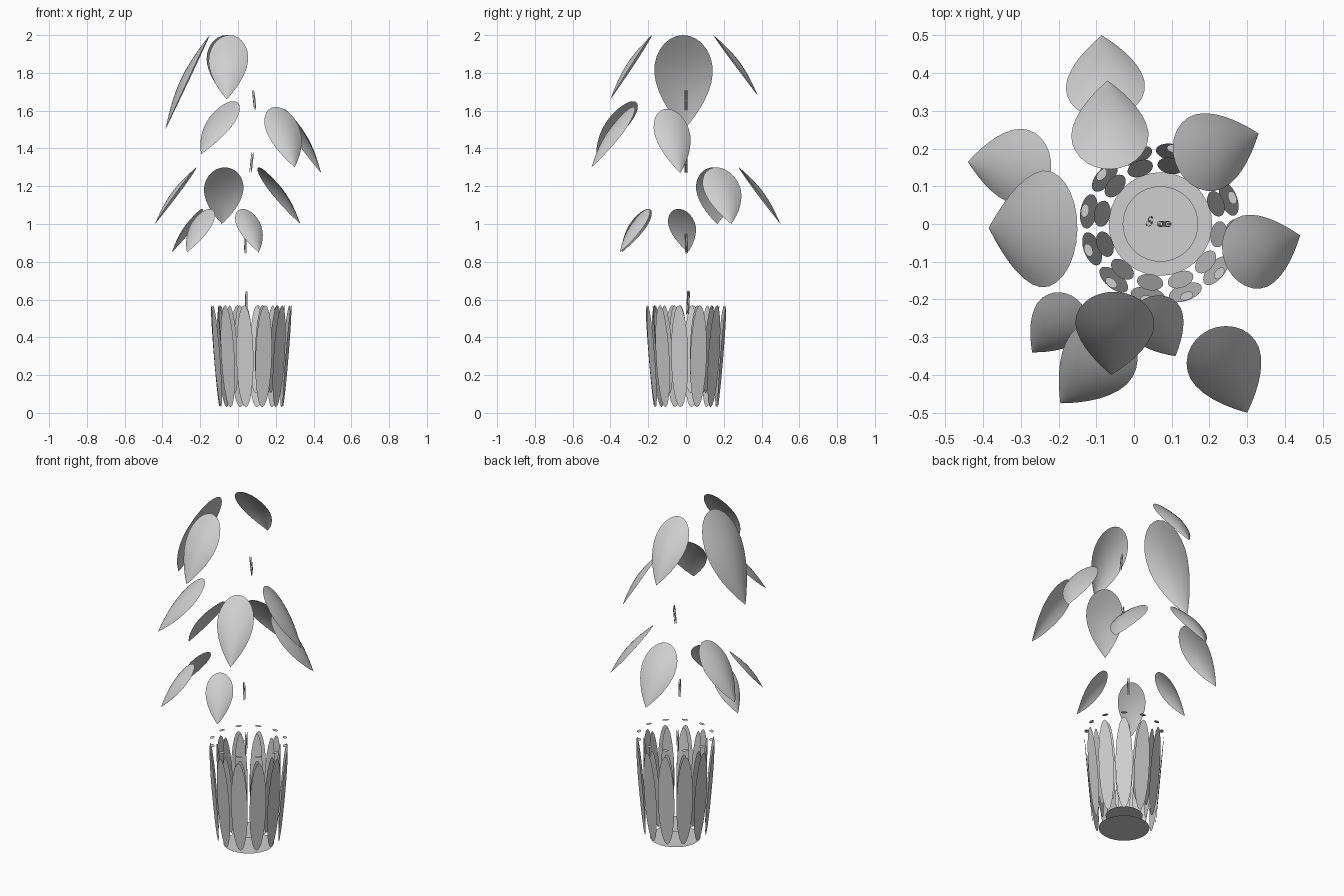
import bpy, bmesh, math
from mathutils import Vector

cube = bpy.data.objects.get("Cube")
if cube:
    bpy.data.objects.remove(cube)

GREY = (0.62, 0.62, 0.62, 1)
mat = bpy.data.materials.new("light_grey")
mat.use_nodes = True
mat.diffuse_color = GREY
mat.node_tree.nodes["Principled BSDF"].inputs["Base Color"].default_value = GREY

POT = Vector((0.07, 0, 0))
UP = Vector((0, 0, 1))


def finish(bm, name, smooth=False):
    mesh = bpy.data.meshes.new(name)
    bm.to_mesh(mesh)
    bm.free()
    mesh.materials.append(mat)
    for p in mesh.polygons:
        p.use_smooth = smooth
    obj = bpy.data.objects.new(name, mesh)
    bpy.context.collection.objects.link(obj)
    return obj


def add_ellipse(bm, centre, u, v, n=24):
    """Flat oval plate with half axes u and v."""
    ring = []
    for i in range(n):
        a = math.tau * i / n
        ring.append(bm.verts.new(centre + u * math.cos(a) + v * math.sin(a)))
    bm.faces.new(ring)


def directions(count=12, start=20):
    for k in range(count):
        a = math.radians(start) + math.tau * k / count
        yield Vector((math.cos(a), math.sin(a), 0)), Vector((-math.sin(a), math.cos(a), 0))


def stave_ring(name, r_low, z_low, r_high, z_high, width):
    """Ring of oval plates that lean outwards."""
    bm = bmesh.new()
    for out, side in directions():
        low = POT + out * r_low + UP * z_low
        high = POT + out * r_high + UP * z_high
        add_ellipse(bm, (low + high) / 2, side * width / 2, (high - low) / 2)
    finish(bm, name)


def disc(name, radius, z):
    bm = bmesh.new()
    add_ellipse(bm, POT + UP * z, Vector((radius, 0, 0)), Vector((0, radius, 0)), 36)
    finish(bm, name)


def leaf(name, top, tip, width, rows=16, cols=10):
    """Domed teardrop, round at the top and pointed at the tip."""
    top, tip = Vector(top), Vector(tip)
    along = tip - top
    side = along.cross(UP).normalized()
    normal = side.cross(along).normalized()
    if normal.z < 0:
        normal.negate()
    bm = bmesh.new()
    grid = []
    widest = 0.38
    for i in range(rows + 1):
        t = (1 - math.cos(math.pi * i / rows)) / 2
        if t < widest:
            w = math.sqrt(max(0, 1 - ((t - widest) / widest) ** 2))
        else:
            w = 1 - ((t - widest) / (1 - widest)) ** 1.8
        row = []
        for j in range(cols + 1):
            v = 2 * j / cols - 1
            lift = 0.07 * along.length * (1 - v * v) * math.sin(math.pi * t)
            row.append(bm.verts.new(top + along * t + side * (v * w * width / 2) + normal * lift))
        grid.append(row)
    for a, b in zip(grid, grid[1:]):
        for j in range(cols):
            bm.faces.new((a[j], a[j + 1], b[j + 1], b[j]))
    bmesh.ops.remove_doubles(bm, verts=bm.verts, dist=0.0005)
    bmesh.ops.recalc_face_normals(bm, faces=bm.faces)
    bm.faces.ensure_lookup_table()
    if sum((f.normal.dot(normal) for f in bm.faces)) < 0:
        bmesh.ops.reverse_faces(bm, faces=bm.faces)
    finish(bm, name, True)


# Pot: two rings of staves, two floors and the rim plates
stave_ring("pot_outer_staves", 0.17, 0.03, 0.215, 0.57, 0.092)
stave_ring("pot_inner_staves", 0.135, 0.104, 0.178, 0.57, 0.07)
disc("pot_base", 0.137, 0)
disc("pot_inner_floor", 0.1, 0.077)

bm = bmesh.new()
for out, side in directions():
    add_ellipse(bm, POT + out * 0.203 + UP * 0.605, out * 0.011, side * 0.018, 16)
finish(bm, "pot_rim_plates")

# Stem: short bundles of thin slivers, given by their low and high ends
stems = [
    ((0.045, 0.008, 0.52), (0.045, 0.014, 0.65)),
    ((0.04, 0.004, 0.84), (0.038, 0, 0.95)),
    ((0.067, 0, 1.27), (0.079, 0, 1.38)),
    ((0.093, 0, 1.6), (0.081, 0, 1.71)),
]
for k, (low, high) in enumerate(stems):
    low, high = Vector(low), Vector(high)
    bm = bmesh.new()
    for out, side in directions(5, 0):
        add_ellipse(bm, (low + high) / 2 + out * 0.007, side * 0.004, (high - low) / 2, 12)
    finish(bm, f"stem_segment_{k + 1}")

# Leaves: tiers from bottom to top, each as top point, tip and width
tiers = {
    "lowest": [
        ((-0.15, -0.2, 1.08), (-0.27, -0.34, 0.85), 0.15),
        ((0.025, -0.2, 1.08), (0.11, -0.35, 0.85), 0.15),
        ((-0.19, -0.04, 1.08), (-0.35, 0.01, 0.85), 0.15),
    ],
    "lower": [
        ((-0.22, 0.145, 1.3), (-0.44, 0.165, 1.0), 0.2),
        ((0.11, 0.16, 1.3), (0.33, 0.24, 1.0), 0.21),
        ((-0.07, 0.28, 1.3), (-0.085, 0.5, 1.0), 0.21),
    ],
    "upper": [
        ((-0.025, -0.28, 1.65), (-0.195, -0.475, 1.37), 0.2),
        ((0.2, -0.28, 1.62), (0.3, -0.5, 1.3), 0.2),
        ((0.24, -0.1, 1.61), (0.44, -0.03, 1.27), 0.2),
    ],
    "top": [
        ((-0.15, -0.015, 2.0), (-0.385, -0.01, 1.5), 0.31),
        ((-0.06, 0.145, 2.0), (-0.07, 0.38, 1.68), 0.205),
        ((-0.045, -0.18, 2.0), (-0.06, -0.4, 1.66), 0.21),
    ],
}
for tier, leaves in tiers.items():
    for k, (top, tip, width) in enumerate(leaves):
        leaf(f"{tier}_leaf_{k + 1}", top, tip, width)
